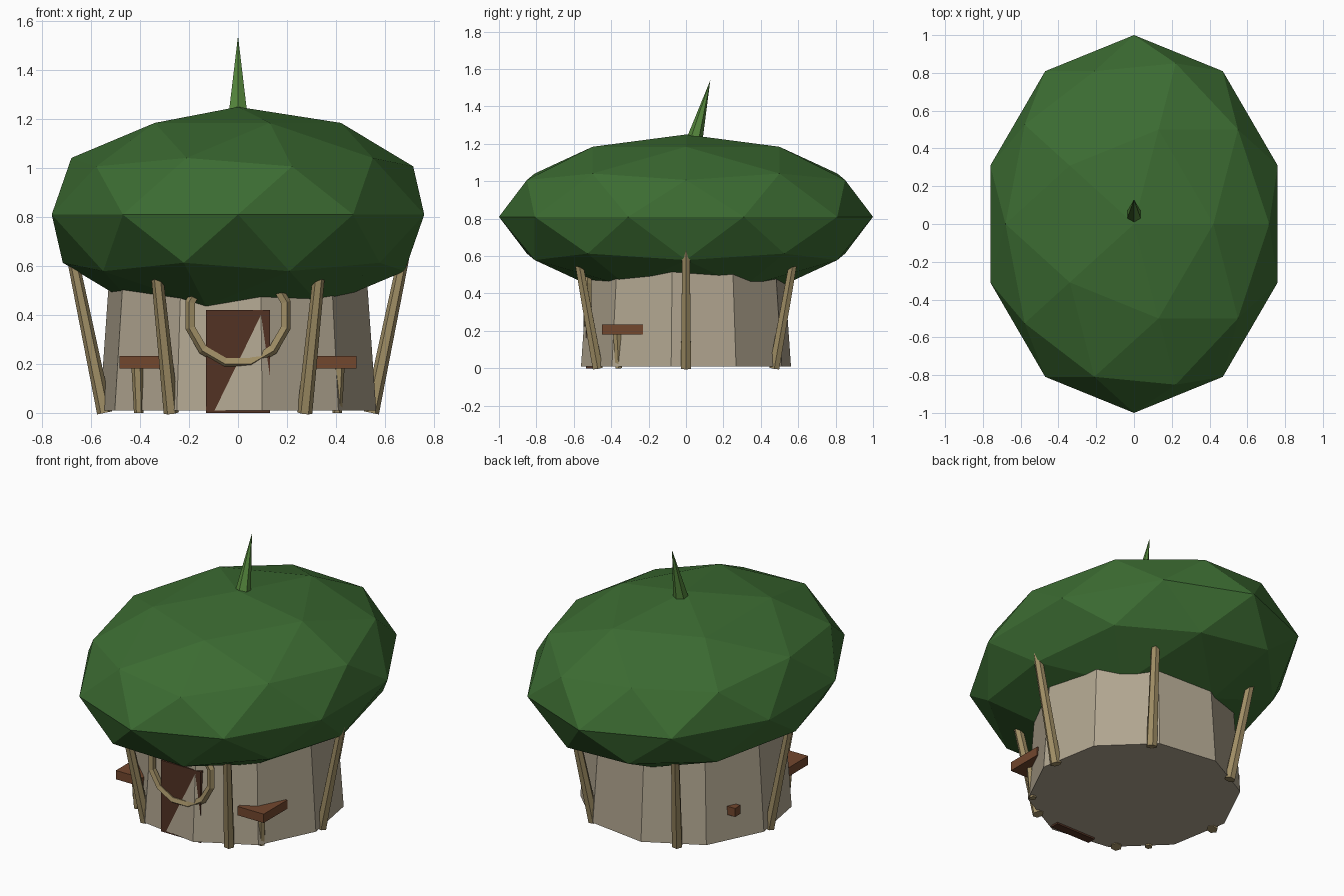
import bpy, bmesh
from math import sin, cos, pi, radians
from mathutils import Vector, Matrix

if "Cube" in bpy.data.objects:
    bpy.data.objects.remove(bpy.data.objects["Cube"])


def material(name, rgb):
    m = bpy.data.materials.new(name)
    m.use_nodes = True
    m.diffuse_color = (*rgb, 1)
    m.node_tree.nodes["Principled BSDF"].inputs["Base Color"].default_value = (*rgb, 1)
    return m


leaf = material("leaf green", (0.045, 0.15, 0.032))
sprout = material("sprout green", (0.09, 0.24, 0.045))
plaster = material("pale clay", (0.44, 0.38, 0.28))
branch = material("branch tan", (0.35, 0.27, 0.13))
plank = material("plank brown", (0.17, 0.063, 0.027))
door_wood = material("dark door brown", (0.085, 0.032, 0.017))


def finish(name, bm, mat):
    bmesh.ops.recalc_face_normals(bm, faces=bm.faces)
    me = bpy.data.meshes.new(name)
    bm.to_mesh(me)
    bm.free()
    me.materials.append(mat)
    ob = bpy.data.objects.new(name, me)
    bpy.context.collection.objects.link(ob)
    return ob


def frustum(name, mat, sides, p0, p1, r0, r1, phase=0):
    """Tapered prism running from p0 to p1; a zero end radius makes a point."""
    p0, p1 = Vector(p0), Vector(p1)
    turn = Vector((0, 0, 1)).rotation_difference(p1 - p0)
    bm = bmesh.new()
    rings = []
    for p, r in ((p0, r0), (p1, r1)):
        ring = []
        for i in range(sides):
            a = radians(phase) + 2 * pi * i / sides
            ring.append(bm.verts.new(p + turn @ Vector((r * cos(a), r * sin(a), 0))))
        rings.append(ring)
    low, high = rings
    for i in range(sides):
        j = (i + 1) % sides
        bm.faces.new((low[i], low[j], high[j], high[i]))
    bm.faces.new(low[::-1])
    if r1 > 0:
        bm.faces.new(high)
    bmesh.ops.remove_doubles(bm, verts=bm.verts, dist=1e-5)
    return finish(name, bm, mat)


def box(name, mat, centre, size):
    bm = bmesh.new()
    bmesh.ops.create_cube(bm, size=1, matrix=Matrix.Translation(centre) @ Matrix.Diagonal((*size, 1)))
    return finish(name, bm, mat)


# Leafy canopy: faceted squashed ball
bm = bmesh.new()
bmesh.ops.create_icosphere(bm, subdivisions=2, radius=1,
                           matrix=Matrix.Translation((0, 0, 0.81)) @ Matrix.Diagonal((0.8, 1, 0.44, 1)))
finish("canopy", bm, leaf)

# Sprout on top, leaning back
frustum("top_sprout", sprout, 6, (0, 0.04, 1.2), (0, 0.13, 1.54), 0.046, 0, 30)

# Ten-sided tapering wall
frustum("wall", plaster, 10, (0, 0, 0.01), (0, 0, 0.7), 0.57, 0.521, -80)

# Door slab, partly sunk in the wall
box("door", door_wood, (0, -0.509, 0.21), (0.26, 0.05, 0.42))

# Ring of bent branch around the door
bpy.ops.mesh.primitive_torus_add(major_segments=12, minor_segments=5,
                                 major_radius=0.2, minor_radius=0.022)
ring = bpy.context.object
ring.name = "door_ring"
ring.data.transform(Matrix.Translation((0, -0.527, 0.4))
                    @ Matrix.Rotation(pi / 2, 4, 'X') @ Matrix.Rotation(pi / 12, 4, 'Z'))
ring.data.materials.append(branch)
ring.data.polygons.foreach_set("use_smooth", [False] * len(ring.data.polygons))

# Six posts leaning outward
for k in range(6):
    a = k * pi / 3
    d = Vector((cos(a), sin(a), 0))
    up = Vector((0, 0, 0.75))
    frustum(f"post_{k + 1}", branch, 6, d * 0.545, d * 0.7 + up, 0.031, 0.022, 60 * k)

# Shelf planks and their props on both sides of the door
for side, s in (("left", 1), ("right", -1)):
    box(f"{side}_shelf", plank, (s * 0.398, -0.34, 0.207), (0.17, 0.22, 0.052))
    frustum(f"{side}_shelf_prop", branch, 6, (s * 0.405, -0.36, 0), (s * 0.412, -0.37, 0.2), 0.02, 0.024)

# Small peg at the back
box("back_peg", plank, (-0.475, 0.245, 0.18), (0.07, 0.05, 0.05))
